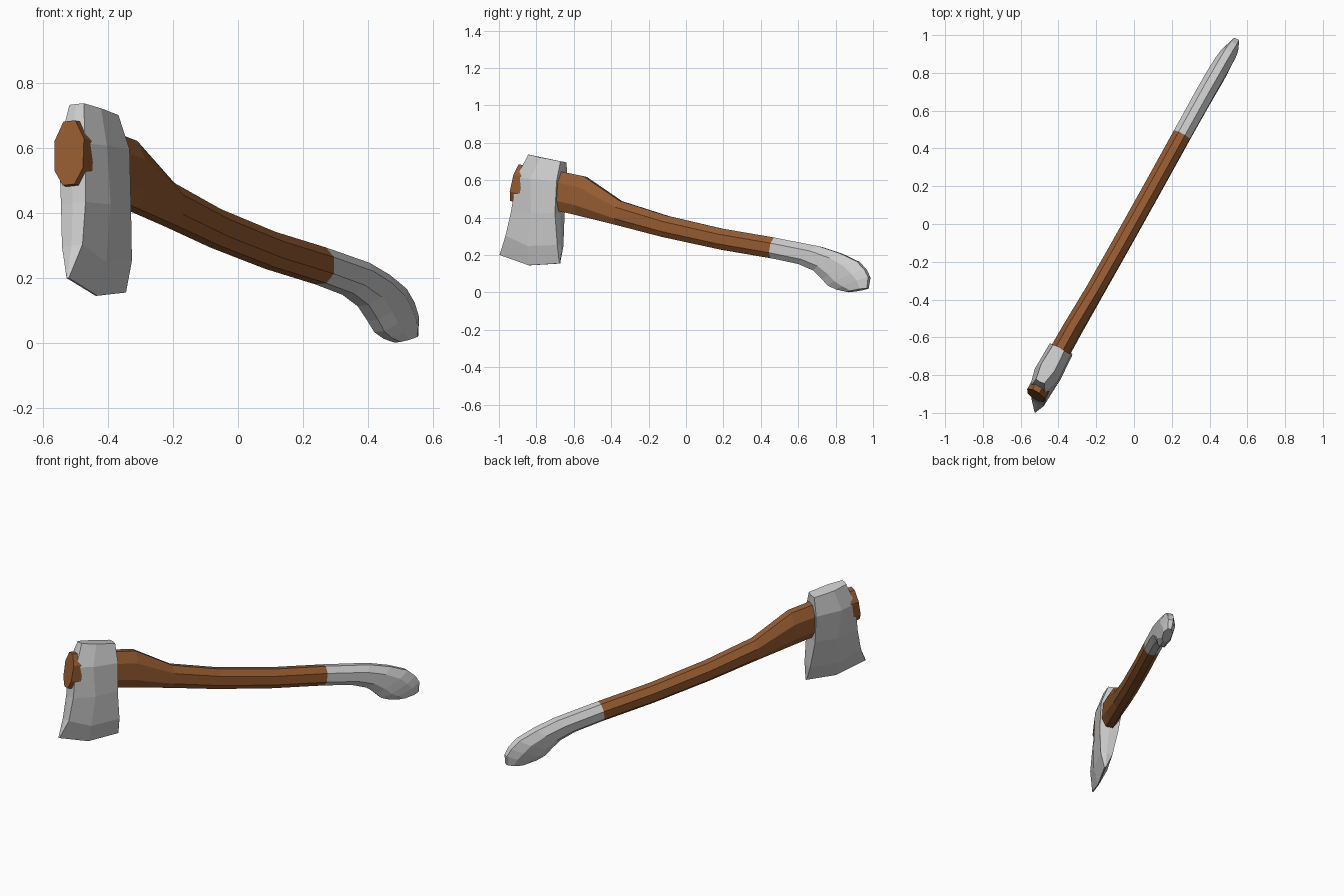
import bpy, bmesh
from mathutils import Vector

if "Cube" in bpy.data.objects:
    bpy.data.objects.remove(bpy.data.objects["Cube"])

# The axe lies in one slightly leaning plane, turned about z.
DX, DY, LEAN = 0.471, 0.882, 0.0985
NORMAL = Vector((DY, -DX, LEAN)).normalized()


def place(y, z, w):
    """Point of the axe plane with side-view position (y, z), moved w sideways."""
    lat = -(z - 0.145) * LEAN
    s = (y + 0.84 + DX * lat) / DY
    return Vector((-0.435 + DX * s + DY * lat, y, z)) + NORMAL * w


def loft(name, rings, material=None):
    bm = bmesh.new()
    loops = [[bm.verts.new(p) for p in ring] for ring in rings]
    n = len(loops[0])
    for a, b in zip(loops, loops[1:]):
        for i in range(n):
            j = (i + 1) % n
            bm.faces.new((a[i], a[j], b[j], b[i]))
    bm.faces.new(loops[0])
    bm.faces.new(loops[-1])
    bmesh.ops.recalc_face_normals(bm, faces=bm.faces[:])
    mesh = bpy.data.meshes.new(name)
    bm.to_mesh(mesh)
    bm.free()
    obj = bpy.data.objects.new(name, mesh)
    bpy.context.collection.objects.link(obj)
    if material:
        mesh.materials.append(material)
    return obj


# Octagonal section: (fraction down from top, fraction of half width)
HALF = [(0.0, 0.4), (0.3, 1.0), (0.76, 0.95), (1.0, 0.4)]
SECTION = HALF + [(t, -w) for t, w in reversed(HALF)]


def shaft_ring(ty, tz, by, bz, w):
    return [place(ty + (by - ty) * t, tz + (bz - tz) * t, w * k) for t, k in SECTION]


wood = bpy.data.materials.new("wood")
wood.diffuse_color = (0.30, 0.105, 0.03, 1)
wood.use_nodes = True
wood.node_tree.nodes["Principled BSDF"].inputs["Base Color"].default_value = wood.diffuse_color

# Wooden handle: top y, top z, bottom y, bottom z, half width
handle = [
    (-0.885, 0.683, -0.93, 0.487, 0.052),
    (-0.66, 0.645, -0.70, 0.44, 0.052),
    (-0.54, 0.62, -0.58, 0.412, 0.050),
    (-0.35, 0.49, -0.37, 0.36, 0.048),
    (-0.10, 0.41, -0.12, 0.295, 0.048),
    (0.20, 0.34, 0.18, 0.23, 0.048),
    (0.48, 0.292, 0.46, 0.182, 0.048),
]
loft("handle", [shaft_ring(*r) for r in handle], wood)

# Grey grip curving down to the knob
grip = [
    handle[-1],
    (0.72, 0.245, 0.61, 0.15, 0.049),
    (0.83, 0.208, 0.69, 0.115, 0.049),
    (0.92, 0.165, 0.735, 0.07, 0.047),
    (0.96, 0.122, 0.765, 0.035, 0.043),
    (0.98, 0.08, 0.81, 0.014, 0.036),
    (0.972, 0.022, 0.865, 0.002, 0.026),
]
loft("grip", [shaft_ring(*r) for r in grip])

# Axe head: front, middle and back (y, z, half width) at each level
levels = [
    [(-0.832, 0.735, 0.025), (-0.76, 0.718, 0.040), (-0.655, 0.698, 0.034)],
    [(-0.885, 0.610, 0.046), (-0.80, 0.600, 0.070), (-0.662, 0.590, 0.064)],
    [(-0.915, 0.430, 0.043), (-0.80, 0.420, 0.060), (-0.675, 0.420, 0.055)],
    [(-0.948, 0.300, 0.036), (-0.83, 0.245, 0.040), (-0.672, 0.250, 0.035)],
    [(-0.995, 0.200, 0.004), (-0.84, 0.145, 0.003), (-0.675, 0.155, 0.004)],
]
rings = []
for f, m, b in levels:
    right = [place(y, z, w) for y, z, w in (f, m, b)]
    left = [place(y, z, -w) for y, z, w in (b, m, f)]
    # Slight ridge down the front and back faces
    rings.append([place(f[0] - 0.004, f[1], 0)] + right
                 + [place(b[0] + 0.004, b[1], 0)] + left)
loft("axe_head", rings)
